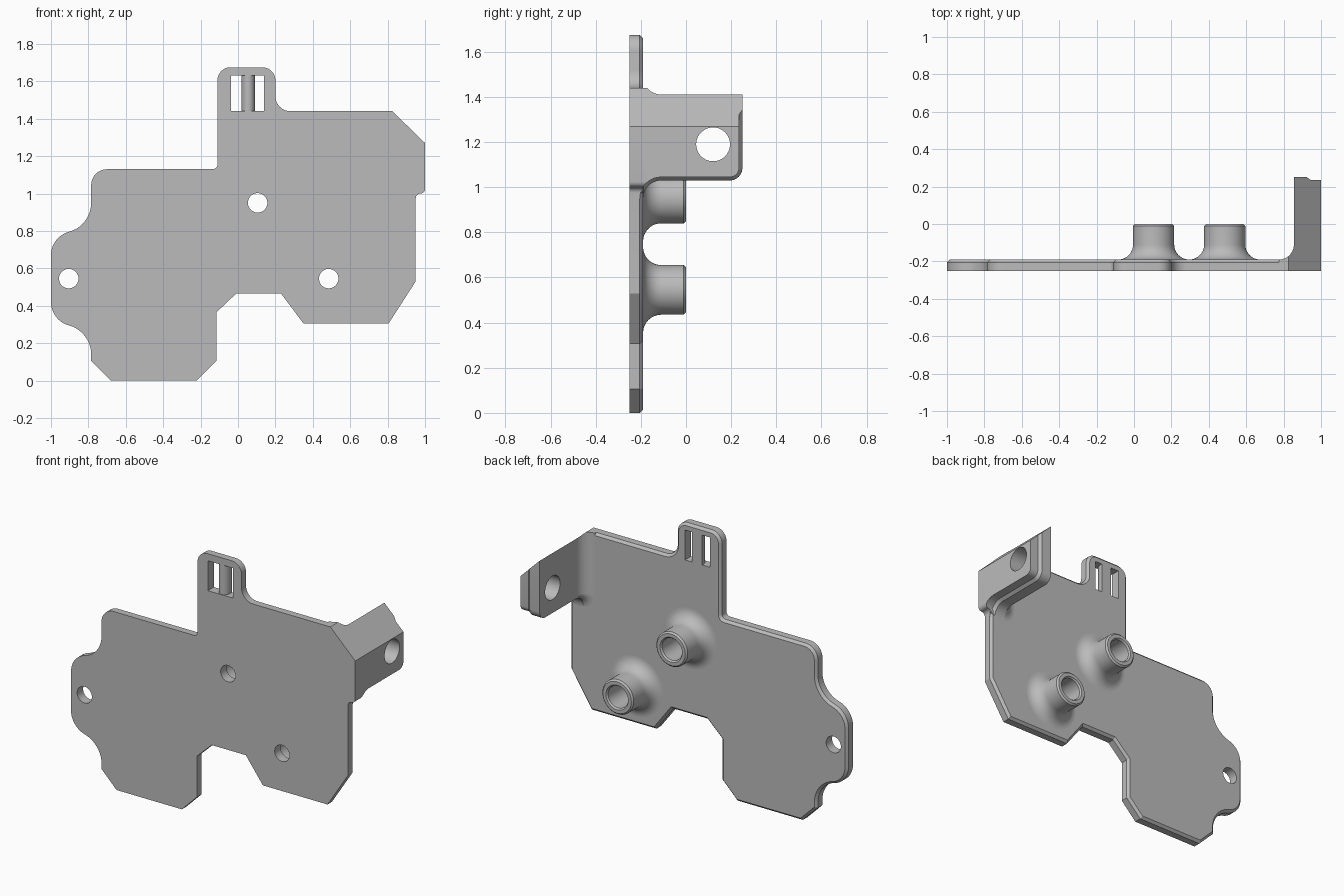
import bpy
import bmesh
from math import sin, cos, radians, tau

default = bpy.data.objects.get("Cube")
if default:
    bpy.data.objects.remove(default, do_unlink=True)

# Single material
grey = bpy.data.materials.new("plain grey")
grey.use_nodes = True
grey.diffuse_color = (0.5, 0.5, 0.5, 1)
grey.node_tree.nodes["Principled BSDF"].inputs["Base Color"].default_value = (0.5, 0.5, 0.5, 1)

FRONT, BACK, CHAMFER = -0.25, -0.19, 0.015
FILLET = 0.08


def arc(cx, cy, r, start, end, n=10):
    angles = [radians(start + (end - start) * i / n) for i in range(n + 1)]
    return [(cx + r * cos(a), cy + r * sin(a)) for a in angles]


def circle(cx, cy, r, n=40):
    return arc(cx, cy, r, 0, 360, n)[:-1]


def loft(name, rings, wrap=False, chamfer_at=None):
    """Skin a row of equal closed rings; cap the ends unless it wraps."""
    bm = bmesh.new()
    rows = [[bm.verts.new(p) for p in ring] for ring in rings]
    pairs = list(zip(rows, rows[1:]))
    if wrap:
        pairs.append((rows[-1], rows[0]))
    else:
        bm.faces.new(rows[0])
        bm.faces.new(rows[-1])
    for a, b in pairs:
        for i in range(len(a)):
            bm.faces.new((a[i - 1], a[i], b[i], b[i - 1]))
    bmesh.ops.recalc_face_normals(bm, faces=bm.faces)
    if chamfer_at is not None:
        rim = [e for e in bm.edges if all(abs(v.co.y - chamfer_at) < 1e-4 for v in e.verts)]
        bmesh.ops.bevel(bm, geom=rim, offset=CHAMFER, segments=1, affect='EDGES')
    mesh = bpy.data.meshes.new(name)
    bm.to_mesh(mesh)
    bm.free()
    mesh.materials.append(grey)
    obj = bpy.data.objects.new(name, mesh)
    bpy.context.collection.objects.link(obj)
    return obj


def prism(name, pts, axis, start, end, chamfer_at=None):
    place = {"x": lambda u, v, t: (t, u, v),
             "y": lambda u, v, t: (u, t, v),
             "z": lambda u, v, t: (u, v, t)}[axis]
    return loft(name, [[place(u, v, t) for u, v in pts] for t in (start, end)],
                chamfer_at=chamfer_at)


def lathe(name, x, z, profile, n=48):
    """Spin a closed (radius, y) profile around a y-directed axis."""
    rings = [[(x + r * cos(tau * i / n), y, z + r * sin(tau * i / n)) for r, y in profile]
             for i in range(n)]
    return loft(name, rings, wrap=True)


def boolean(obj, cutter, operation):
    mod = obj.modifiers.new(operation, 'BOOLEAN')
    mod.operation, mod.object, mod.solver = operation, cutter, 'EXACT'
    bpy.context.view_layer.objects.active = obj
    bpy.ops.object.modifier_apply(modifier=mod.name)


def cut(obj, cutter):
    boolean(obj, cutter, 'DIFFERENCE')
    bpy.data.objects.remove(cutter, do_unlink=True)


# Plate outline: the left-hand ear is symmetric about its hole
EAR_Z = 0.545
ear_top = arc(-0.945, 0.95, 0.16, 0, -75) + arc(-0.87, 0.67, 0.13, 105, 180)
ear_bottom = [(x, 2 * EAR_Z - z) for x, z in reversed(ear_top)]
outline = [(-0.68, 0), (-0.22, 0), (-0.115, 0.105), (-0.115, 0.365), (-0.01, 0.465),
           (0.23, 0.465), (0.35, 0.305), (0.805, 0.305), (0.95, 0.53)]
outline += arc(0.975, 0.975, 0.025, 180, 90, 5) + arc(0.975, 1.025, 0.025, -90, 0, 5)[1:]
outline += [(1, 1.27), (0.825, 1.44)]
outline += arc(0.28, 1.52, 0.08, 270, 180)
outline += arc(0.13, 1.605, 0.07, 0, 90) + arc(-0.04, 1.605, 0.07, 90, 180)
outline += arc(-0.135, 1.155, 0.025, 0, -90, 6)
outline += arc(-0.70, 1.045, 0.085, 90, 180)
outline += ear_top + ear_bottom + [(-0.785, 0.105)]

# Plate with screw holes and strap opening
plate = prism("back_plate", outline, "y", FRONT, BACK, chamfer_at=BACK)
bosses = {"upper_boss": (0.105, 0.95), "lower_boss": (0.485, EAR_Z)}
for x, z in [(-0.905, EAR_Z), *bosses.values()]:
    cut(plate, prism("hole_cutter", circle(x, z, 0.052), "y", -0.4, 0))
opening = [(-0.037, 1.44), (0.14, 1.44), (0.14, 1.63), (-0.037, 1.63)]
cut(plate, prism("strap_cutter", opening, "y", -0.4, 0))

# Strap bar, rounded towards the front
bar = [(0.055 + 0.036 * cos(a), -0.205 + 0.043 * sin(a))
       for a in [radians(180 + 15 * i) for i in range(13)]]
bar += [(0.091, BACK), (0.019, BACK)]
strap_bar = prism("strap_bar", bar, "z", 1.43, 1.64)

# Flared screw bosses
flare = arc(0.19, BACK + FILLET, FILLET, 180, 270, 12)
boss_profile = [(0.07, -0.195), (0.07, -0.01), (0.078, 0), (0.1, 0), (0.11, -0.01)]
boss_profile += flare + [(0.19, -0.195)]
parts = [plate, strap_bar]
parts += [lathe(name, x, z, boss_profile) for name, (x, z) in bosses.items()]


# Side flange: a stepped slab, trimmed by the plate outline
def flange_ring(x, inset):
    pts = [(-0.22, 1.5), (-0.22, 0.95)]
    pts += arc(BACK + FILLET, 0.95, FILLET + inset, 180, 90)
    pts += arc(0.195, 1.085, 0.055 - inset, -90, 0, 8)
    pts.append((0.25 - inset, 1.5))
    return [(x, y, z) for y, z in pts]


flange = loft("side_flange", [flange_ring(0.855, 0), flange_ring(0.925, 0),
                              flange_ring(0.945, CHAMFER), flange_ring(1.05, CHAMFER)])
cut(flange, prism("flange_hole_cutter", circle(0.12, 1.19, 0.075), "x", 0.7, 1.2))

# Concave blend between flange and plate, with a rounded lower corner
blend = [(0.88, BACK + FILLET), (0.88, -0.21), (0.775, -0.21)]
blend += arc(0.775, BACK + FILLET, FILLET, 270, 360)
flange_blend = prism("flange_blend", blend, "z", 1.05, 1.5)
corner = [(0.004, -0.21), (0.004, BACK + FILLET)]
corner += arc(0.10, BACK + FILLET, FILLET, 180, 270) + [(0.10, -0.21)]
blend_corner = lathe("blend_corner", 0.875, 1.05, corner)

trim = prism("outline_trim", outline, "y", -0.4, 0.4)
for obj in (flange, flange_blend, blend_corner):
    boolean(obj, trim, 'INTERSECT')
    parts.append(obj)
bpy.data.objects.remove(trim, do_unlink=True)

# Smooth curves, sharp edges
bpy.ops.object.select_all(action='DESELECT')
for obj in parts:
    obj.select_set(True)
bpy.context.view_layer.objects.active = plate
bpy.ops.object.shade_smooth_by_angle(angle=radians(30))
